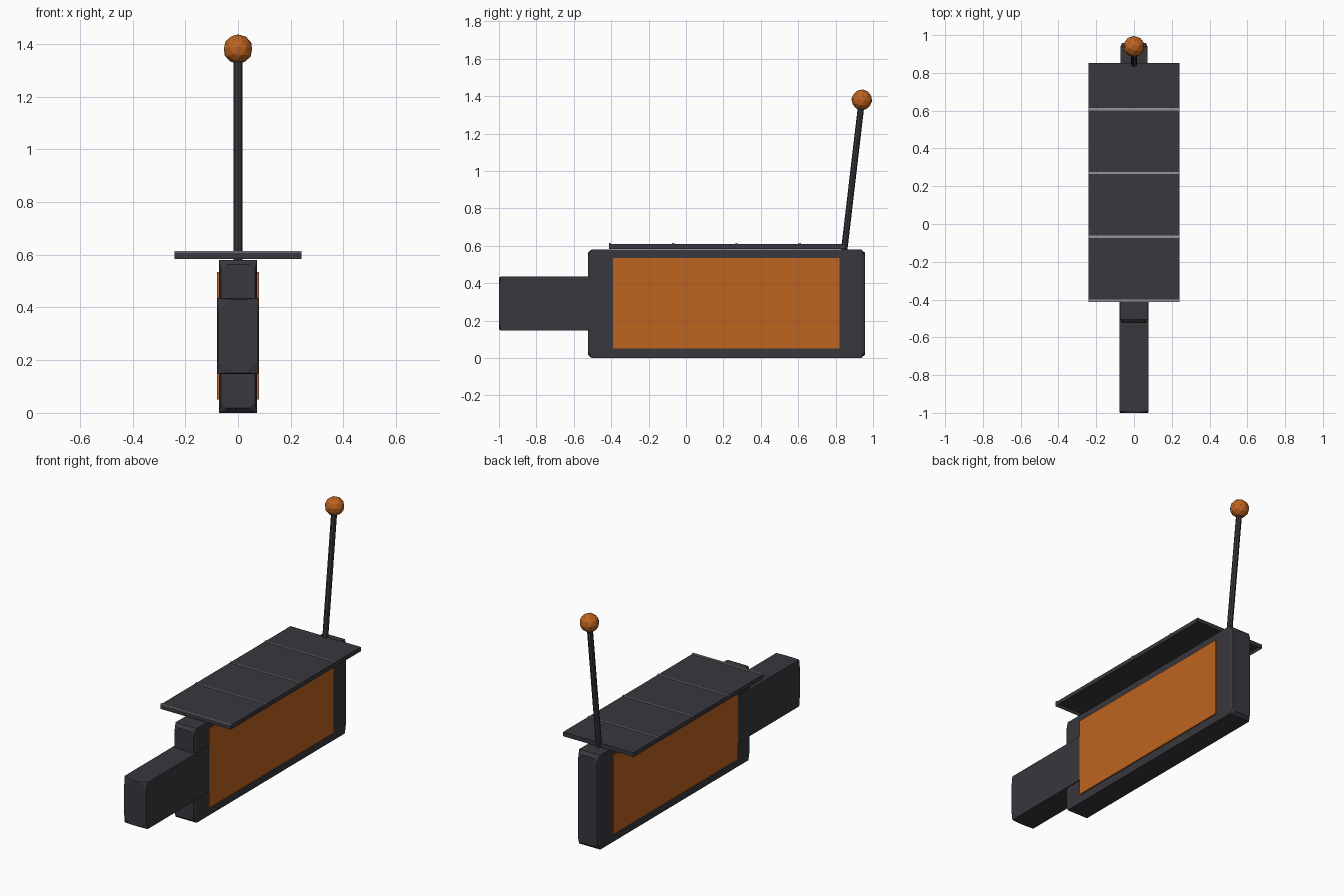
import bpy, bmesh, math
from mathutils import Vector

if "Cube" in bpy.data.objects:
    bpy.data.objects.remove(bpy.data.objects["Cube"])


def material(name, rgb):
    m = bpy.data.materials.new(name)
    m.diffuse_color = (*rgb, 1.0)
    m.use_nodes = True
    m.node_tree.nodes["Principled BSDF"].inputs["Base Color"].default_value = m.diffuse_color
    return m


DARK = material("charcoal", (0.040, 0.038, 0.046))
ORANGE = material("burnt orange", (0.52, 0.127, 0.014))
GREY = material("light grey", (0.30, 0.30, 0.32))


def finish(bm, name, mat):
    bmesh.ops.recalc_face_normals(bm, faces=bm.faces[:])
    me = bpy.data.meshes.new(name)
    bm.to_mesh(me)
    bm.free()
    me.materials.append(mat)
    ob = bpy.data.objects.new(name, me)
    bpy.context.collection.objects.link(ob)
    return ob


def box_mesh(x0, x1, y0, y1, z0, z1):
    bm = bmesh.new()
    bmesh.ops.create_cube(bm, size=1)
    for v in bm.verts:
        v.co = Vector((x1 if v.co.x > 0 else x0,
                       y1 if v.co.y > 0 else y0,
                       z1 if v.co.z > 0 else z0))
    return bm


def section(bm, hx, z0, z1, y, c):
    """Rectangle in the xz plane with corners cut by c."""
    pts = [(hx - c, z0), (hx, z0 + c), (hx, z1 - c), (hx - c, z1),
           (c - hx, z1), (-hx, z1 - c), (-hx, z0 + c), (c - hx, z0)]
    return [bm.verts.new((x, y, z)) for x, z in pts]


def end_chamfered_bar(name, hx, z0, z1, y0, y1, dx, dy, dz, c):
    """Square-edged bar whose two end faces are inset with cut corners."""
    bm = bmesh.new()
    rings = [section(bm, hx - dx, z0 + dz, z1 - dz, y0, c),
             section(bm, hx, z0, z1, y0 + dy, 0),
             section(bm, hx, z0, z1, y1 - dy, 0),
             section(bm, hx - dx, z0 + dz, z1 - dz, y1, c)]
    for a, b in zip(rings, rings[1:]):
        for i in range(8):
            j = (i + 1) % 8
            bm.faces.new((a[i], a[j], b[j], b[i]))
    bm.faces.new(rings[0])
    bm.faces.new(rings[-1])
    bmesh.ops.remove_doubles(bm, verts=bm.verts[:], dist=1e-5)
    return finish(bm, name, DARK)


# Body and front grip
end_chamfered_bar("body", 0.072, 0.0, 0.58, -0.525, 0.957, 0.008, 0.02, 0.018, 0.02)
end_chamfered_bar("grip", 0.078, 0.148, 0.435, -1.0, -0.38, 0.003, 0.01, 0.004, 0.045)

# Orange side panels
for side, s in (("right", 1), ("left", -1)):
    x0, x1 = sorted((s * 0.05, s * 0.08))
    finish(box_mesh(x0, x1, -0.39, 0.82, 0.05, 0.535), side + "_panel", ORANGE)

# Top plate with a shallow recess underneath
bm = box_mesh(-0.24, 0.24, -0.412, 0.853, 0.583, 0.609)
under = min(bm.faces, key=lambda f: f.calc_center_median().z)
bmesh.ops.inset_region(bm, faces=[under], thickness=0.012)
for v in under.verts:
    v.co.z += 0.016
finish(bm, "top_plate", DARK)

# Thin strips across the plate
for i in range(4):
    y = -0.406 + i * 0.338
    finish(box_mesh(-0.24, 0.24, y - 0.006, y + 0.006, 0.606, 0.614),
           "plate_strip_%d" % (i + 1), GREY)

# Leaning rod and ball knob
base, tip = Vector((0, 0.845, 0.57)), Vector((0, 0.94, 1.38))
d = tip - base
bm = bmesh.new()
bmesh.ops.create_cone(bm, cap_ends=True, segments=8, radius1=0.017, radius2=0.017,
                      depth=d.length)
rod = finish(bm, "lever_rod", DARK)
rod.location = (base + tip) / 2
rod.rotation_euler = (-math.atan2(d.y, d.z), 0, 0)

bm = bmesh.new()
bmesh.ops.create_icosphere(bm, subdivisions=2, radius=0.056)
knob = finish(bm, "lever_knob", ORANGE)
knob.location = tip
knob.rotation_euler = rod.rotation_euler
